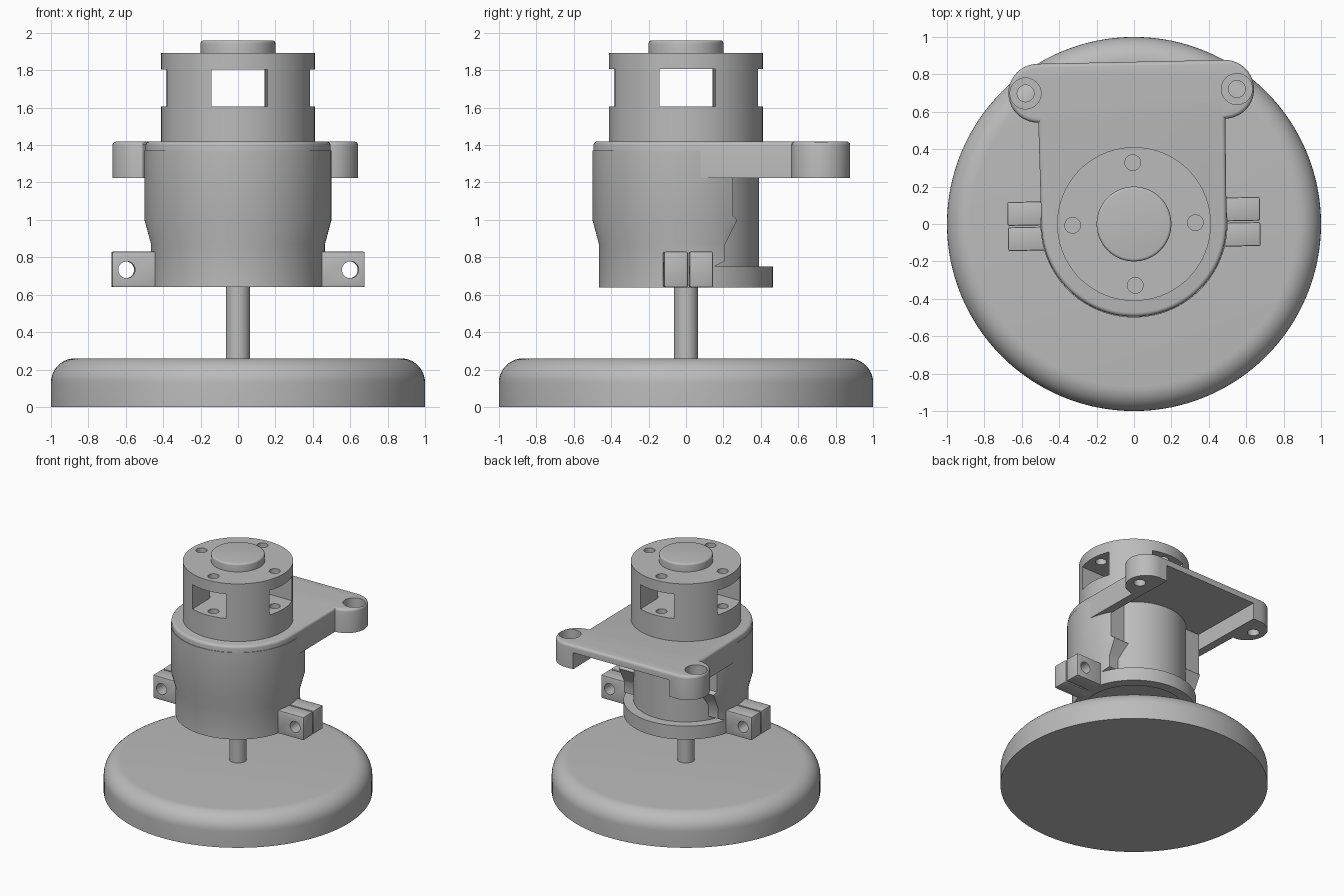
import bpy, bmesh
from math import sin, cos, pi, radians
from mathutils import Matrix

if "Cube" in bpy.data.objects:
    bpy.data.objects.remove(bpy.data.objects["Cube"], do_unlink=True)

grey = bpy.data.materials.new("plain_grey")
grey.use_nodes = True
grey.diffuse_color = (0.5, 0.5, 0.5, 1)
grey.node_tree.nodes["Principled BSDF"].inputs["Base Color"].default_value = (0.5, 0.5, 0.5, 1)
TURN = Matrix.Rotation(radians(1.2), 4, 'Z')   # upper assembly sits slightly turned


def make(name, bm):
    bmesh.ops.recalc_face_normals(bm, faces=bm.faces)
    me = bpy.data.meshes.new(name)
    bm.to_mesh(me)
    bm.free()
    me.materials.append(grey)
    ob = bpy.data.objects.new(name, me)
    bpy.context.collection.objects.link(ob)
    return ob


def lathe(name, profile, steps=96):
    """Solid of revolution from (radius, z) points, capped top and bottom."""
    bm = bmesh.new()
    rings = [[bm.verts.new((r * cos(2 * pi * i / steps), r * sin(2 * pi * i / steps), z))
              for i in range(steps)] for r, z in profile]
    for a, b in zip(rings, rings[1:]):
        for i in range(steps):
            j = (i + 1) % steps
            bm.faces.new((a[i], a[j], b[j], b[i]))
    bm.faces.new(rings[0])
    bm.faces.new(rings[-1])
    return make(name, bm)


def cylinder(name, r, z0, z1, x=0, y=0, steps=32):
    ob = lathe(name, [(r, z0), (r, z1)], steps)
    ob.data.transform(Matrix.Translation((x, y, 0)))
    return ob


def prism(name, outline, lo, hi, to3d):
    """Extrude a 2D outline between lo and hi; to3d places each point."""
    bm = bmesh.new()
    ends = [[bm.verts.new(to3d(u, v, w)) for u, v in outline] for w in (lo, hi)]
    n = len(outline)
    for i in range(n):
        j = (i + 1) % n
        bm.faces.new((ends[0][i], ends[0][j], ends[1][j], ends[1][i]))
    bm.faces.new(ends[0])
    bm.faces.new(ends[1])
    return make(name, bm)


def box(name, x0, x1, y0, y1, z0, z1):
    return prism(name, [(x0, y0), (x1, y0), (x1, y1), (x0, y1)], z0, z1,
                 lambda u, v, w: (u, v, w))


def arc(cx, cy, r, a0, a1, n):
    return [(cx + r * cos(radians(a0 + (a1 - a0) * i / n)),
             cy + r * sin(radians(a0 + (a1 - a0) * i / n))) for i in range(n + 1)]


def apply_mod(ob, mod):
    bpy.context.view_layer.objects.active = ob
    bpy.ops.object.modifier_apply(modifier=mod.name)


def boolean(ob, cutter, operation='DIFFERENCE'):
    mod = ob.modifiers.new("cut", 'BOOLEAN')
    mod.operation = operation
    mod.solver = 'EXACT'
    mod.object = cutter
    apply_mod(ob, mod)
    bpy.data.objects.remove(cutter, do_unlink=True)


def bevel(ob, width, segments, test=lambda e: True):
    bm = bmesh.new()
    bm.from_mesh(ob.data)
    edges = [e for e in bm.edges if test(e)]
    bmesh.ops.bevel(bm, geom=edges, offset=width, segments=segments,
                    affect='EDGES', profile=0.5, clamp_overlap=True)
    bm.to_mesh(ob.data)
    bm.free()


def finish(ob, turn=True):
    if turn:
        ob.data.transform(TURN)
    bpy.ops.object.select_all(action='DESELECT')
    ob.select_set(True)
    bpy.context.view_layer.objects.active = ob
    bpy.ops.object.shade_smooth_by_angle(angle=radians(30))


# Round base with a filleted rim, and the shaft
finish(lathe("base_disc", [(1, 0)] + arc(0.87, 0.13, 0.13, 0, 90, 10), 128), False)
finish(cylinder("shaft", 0.065, 0.25, 0.75, steps=48), False)

# Motor body inside the housing
finish(cylinder("motor_body", 0.39, 0.67, 1.37, steps=96))

# Front housing shell: tapered round body trimmed by a stepped side profile
shell = lathe("front_housing", [(0.465, 0.64), (0.465, 0.87), (0.5, 1.0), (0.5, 1.37)])
side = [(-0.6, 0.6), (0, 0.6), (0, 0.75), (0.14, 0.75), (0.2, 0.78), (0.2, 0.87),
        (0.265, 1.0), (0.24, 1.02), (0.24, 1.4), (-0.6, 1.4)]
boolean(shell, prism("trim", side, -0.7, 0.7, lambda u, v, w: (w, u, v)), 'INTERSECT')
boolean(shell, cylinder("bore", 0.385, 0.5, 1.3, steps=96))
finish(shell)

# Rear clamp half ring
ring = cylinder("rear_clamp", 0.465, 0.64, 0.75, steps=96)
boolean(ring, box("trim", -0.7, 0.7, 0, 0.7, 0.5, 0.9), 'INTERSECT')
boolean(ring, cylinder("bore", 0.385, 0.5, 0.9, steps=96))
finish(ring)

# Paired clamp lugs with bolt holes
for s, side_name in ((1, "left"), (-1, "right")):
    for t, end_name in ((-1, "front"), (1, "rear")):
        xs = sorted((s * 0.41, s * 0.675))
        ys = sorted((t * 0.004, t * 0.131))
        lug = box(f"{end_name}_{side_name}_lug", *xs, *ys, 0.64, 0.83)
        bevel(lug, 0.008, 2)
        hole = prism("hole", arc(s * 0.598, 0.733, 0.045, 0, 345, 23), -0.3, 0.3,
                     lambda u, v, w: (u, w, v))
        boolean(lug, hole)
        finish(lug)

# Mounting plate: U shaped front, two rounded ears behind, hollow underneath
outline = (arc(0, 0, 0.495, 180, 360, 48) + arc(0.5, 0.71, 0.157, -90, 90, 20)
           + arc(-0.5, 0.71, 0.157, 90, 270, 20))
plate = prism("mounting_plate", outline, 1.225, 1.42, lambda u, v, w: (u, v, w))
bevel(plate, 0.022, 4, lambda e: all(v.co.z > 1.41 for v in e.verts))
boolean(plate, box("pocket", -0.43, 0.43, 0.2, 1, 1.1, 1.36))
for s in (1, -1):
    boolean(plate, cylinder("counterbore", 0.083, 1.32, 1.5, s * 0.565, 0.71))
    boolean(plate, cylinder("through_hole", 0.045, 1.1, 1.5, s * 0.565, 0.71))
finish(plate)

# Slotted coupling with four axial holes
coupling = cylinder("coupling", 0.411, 1.4, 1.893, steps=96)
boolean(coupling, box("slot", -0.15, 0.15, -0.6, 0.6, 1.605, 1.805))
boolean(coupling, box("slot", -0.6, 0.6, -0.15, 0.15, 1.605, 1.805))
for i in range(4):
    a = i * pi / 2
    boolean(coupling, cylinder("axial_hole", 0.042, 1.48, 2, 0.328 * cos(a), 0.328 * sin(a)))
finish(coupling)

# Raised boss on top
finish(lathe("top_boss", [(0.2, 1.88)] + arc(0.185, 1.944, 0.015, 0, 90, 4), 64))
